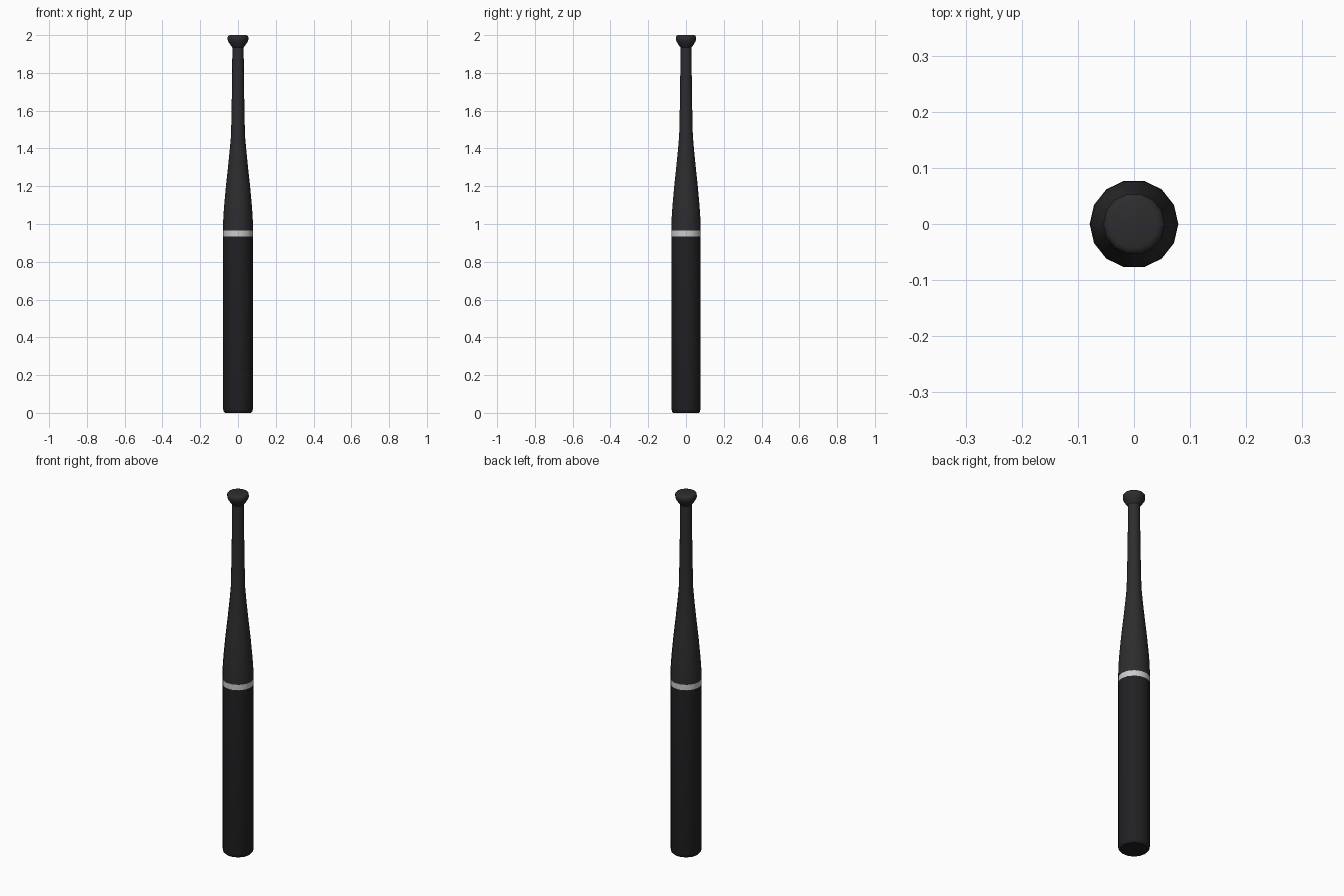
import bpy
import bmesh
from math import cos, sin, tau, radians

if "Cube" in bpy.data.objects:
    bpy.data.objects.remove(bpy.data.objects["Cube"])

SIDES = 14


def material(name, rgb):
    m = bpy.data.materials.new(name)
    m.diffuse_color = (*rgb, 1)
    m.use_nodes = True
    m.node_tree.nodes["Principled BSDF"].inputs["Base Color"].default_value = m.diffuse_color
    return m


def lathe(name, profile, mat, cap_start=False, cap_end=False):
    """Revolve (radius, z) points, listed upward, around the z axis."""
    bm = bmesh.new()
    rings = [[bm.verts.new((r * cos(tau * i / SIDES), r * sin(tau * i / SIDES), z))
              for i in range(SIDES)] for r, z in profile]
    for low, high in zip(rings, rings[1:]):
        for i in range(SIDES):
            j = (i + 1) % SIDES
            bm.faces.new((low[i], low[j], high[j], high[i]))
    if cap_start:
        bm.faces.new(rings[0][::-1])
    if cap_end:
        bm.faces.new(rings[-1])
    mesh = bpy.data.meshes.new(name)
    bm.to_mesh(mesh)
    bm.free()
    mesh.materials.append(mat)
    obj = bpy.data.objects.new(name, mesh)
    bpy.context.collection.objects.link(obj)
    bpy.ops.object.select_all(action='DESELECT')
    obj.select_set(True)
    bpy.context.view_layer.objects.active = obj
    bpy.ops.object.shade_smooth_by_angle(angle=radians(40))


barrel_black = material("barrel_black", (0.015, 0.015, 0.017))
grip_black = material("grip_black", (0.026, 0.026, 0.028))
band_silver = material("band_silver", (0.6, 0.6, 0.58))

# Barrel with a rounded end
lathe("barrel", [(0.069, 0), (0.075, 0.006), (0.079, 0.02), (0.079, 0.935)],
      barrel_black, cap_start=True)

# Pale ring around the barrel
lathe("band", [(0.079, 0.935), (0.079, 0.965)], band_silver)

# Tapering shoulder and handle
lathe("handle", [(0.079, 0.965), (0.078, 1.03), (0.074, 1.09), (0.064, 1.2),
                 (0.053, 1.3), (0.043, 1.4), (0.037, 1.47), (0.034, 1.6),
                 (0.031, 1.8), (0.03, 1.935)], grip_black)

# Flared knob
lathe("knob", [(0.03, 1.935), (0.037, 1.943), (0.052, 1.967), (0.055, 1.977),
               (0.055, 1.99), (0.051, 1.997), (0.043, 2.0)],
      grip_black, cap_end=True)
